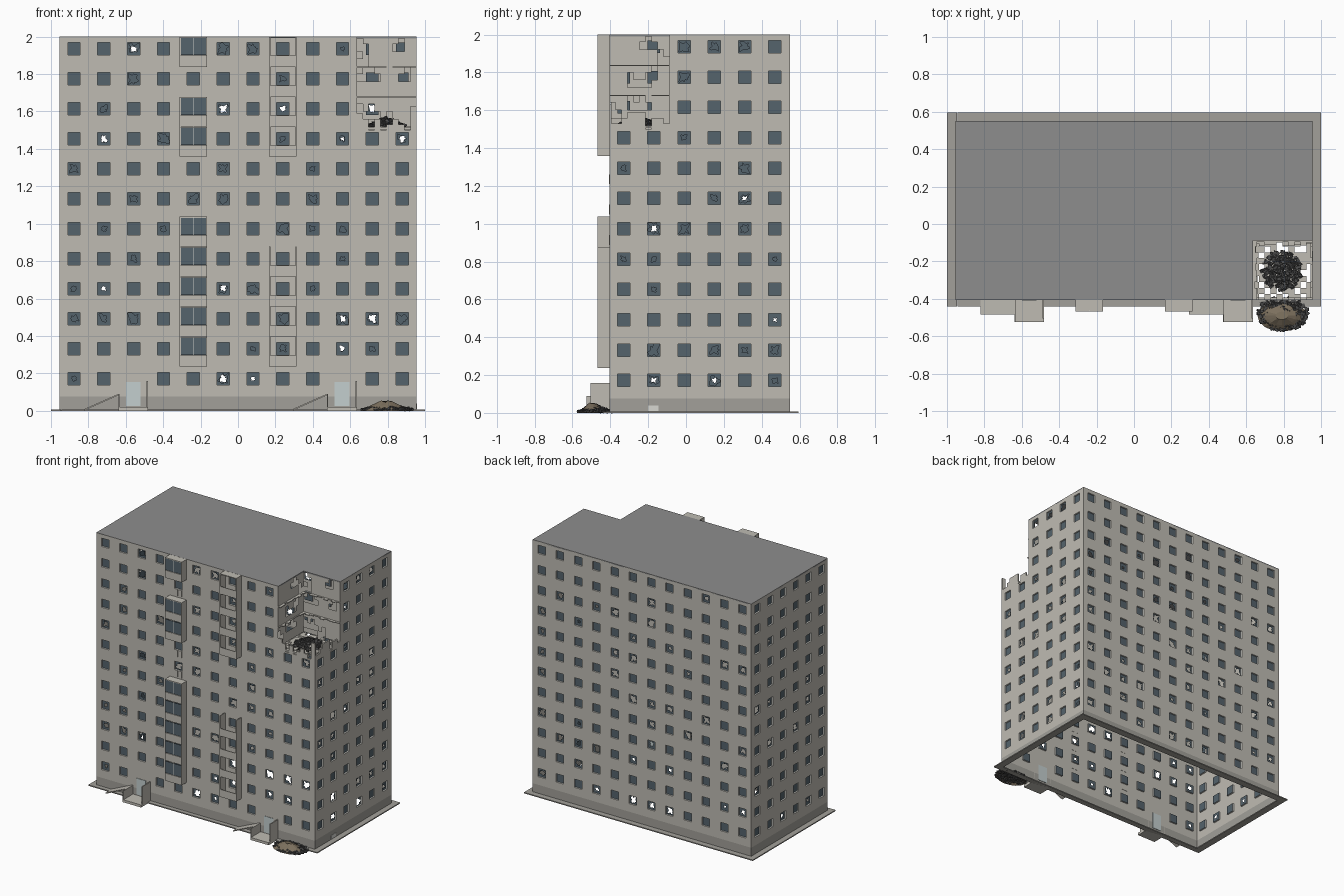
import bpy, bmesh, random
from math import cos, sin, pi
from mathutils import Vector, Matrix, Euler

if "Cube" in bpy.data.objects:
    bpy.data.objects.remove(bpy.data.objects["Cube"])

random.seed(7)
X, YF, YB, H = 0.955, -0.405, 0.55, 2.0        # shell extents
CX, CY, CZ = 0.635, -0.088, 1.49               # blown-out corner limits
HW, REV = 0.033, 0.012                         # half window, reveal depth
ROWS = [0.172 + 0.1603 * i for i in range(12)]
COLS = [-0.877 + 0.1595 * i for i in range(12)]
SIDE = [-0.33 + 0.16 * i for i in range(6)]


def mat(name, c):
    m = bpy.data.materials.new(name)
    m.diffuse_color = (*c, 1)
    m.use_nodes = True
    m.node_tree.nodes["Principled BSDF"].inputs["Base Color"].default_value = m.diffuse_color
    return m


WALL = mat("concrete", (0.52, 0.50, 0.45))
PLINTH = mat("plinth", (0.36, 0.35, 0.32))
ROOF = mat("roofing", (0.27, 0.27, 0.27))
GLASS = mat("glass", (0.09, 0.125, 0.15))
FRAME = mat("frame", (0.68, 0.68, 0.64))
DOOR = mat("door", (0.55, 0.62, 0.62))
DARK = mat("rubble", (0.07, 0.07, 0.07))
DIRT = mat("dirt", (0.20, 0.16, 0.11))
MATS = [WALL, PLINTH, ROOF, GLASS, FRAME, DOOR, DARK, DIRT]


class Part:
    """Collects faces and boxes into one named mesh object."""
    def __init__(self, name):
        self.name, self.bm = name, bmesh.new()

    def face(self, pts, m=WALL, flip=False):
        vs = [self.bm.verts.new(p) for p in pts]
        f = self.bm.faces.new(vs[::-1] if flip else vs)
        f.material_index = MATS.index(m)

    def box(self, x0, x1, y0, y1, z0, z1, m=WALL, rot=None):
        c = Vector(((x0 + x1) / 2, (y0 + y1) / 2, (z0 + z1) / 2))
        M = Matrix.Translation(c)
        if rot:
            M = M @ rot.to_matrix().to_4x4()
        M = M @ Matrix.Diagonal((x1 - x0, y1 - y0, z1 - z0, 1))
        for v in bmesh.ops.create_cube(self.bm, size=1, matrix=M)["verts"]:
            for f in v.link_faces:
                f.material_index = MATS.index(m)

    def prism(self, pts, z0, z1, m):
        n = len(pts)
        self.face([(*p, z1) for p in pts], m)
        self.face([(*p, z0) for p in pts], m, True)
        for i in range(n):
            a, b = pts[i], pts[(i + 1) % n]
            self.face([(*a, z0), (*b, z0), (*b, z1), (*a, z1)], m)

    def done(self, weld=True):
        if weld:
            bmesh.ops.remove_doubles(self.bm, verts=self.bm.verts, dist=1e-5)
        me = bpy.data.meshes.new(self.name)
        self.bm.to_mesh(me)
        self.bm.free()
        for m in MATS:
            me.materials.append(m)
        ob = bpy.data.objects.new(self.name, me)
        bpy.context.collection.objects.link(ob)


def square_pt(t):
    # point on the unit square border, t in 0..1
    c, s = cos(2 * pi * t), sin(2 * pi * t)
    k = 1 / max(abs(c), abs(s))
    return c * k, s * k


def facade(name, P, u0, u1, cols, broken, flip, cut=None, doors=()):
    wall, glass = Part("wall_" + name), Part("windows_" + name)
    us = sorted([u0, u1] + [c + s * HW for c in cols for s in (-1, 1)] + ([cut[0]] if cut else []))
    vs = sorted([0, 0.075, H] + [r + s * HW for r in ROWS for s in (-1, 1)])
    is_cut = lambda u, v: cut and v > CZ and cut[1](u)
    # wall sheet with window openings
    for a, b in zip(us, us[1:]):
        for c, d in zip(vs, vs[1:]):
            mu, mv = (a + b) / 2, (c + d) / 2
            ci = [i for i, k in enumerate(cols) if abs(k - mu) < HW]
            ri = [i for i, k in enumerate(ROWS) if abs(k - mv) < HW]
            hole = ci and ri and (ri[0], ci[0]) not in doors
            if hole or is_cut(mu, mv):
                continue
            wall.face([P(a, c, 0), P(b, c, 0), P(b, d, 0), P(a, d, 0)],
                      PLINTH if d < 0.08 else WALL, flip)
    # reveals and panes, whole or shattered
    for ri, v in enumerate(ROWS):
        for ci, u in enumerate(cols):
            if (ri, ci) in doors or is_cut(u, v):
                continue
            q = [(u + s * HW, v + t * HW) for s, t in ((-1, -1), (1, -1), (1, 1), (-1, 1))]
            for (a, b), (c, d) in zip(q, q[1:] + q[:1]):
                glass.face([P(a, b, 0), P(c, d, 0), P(c, d, REV), P(a, b, REV)], FRAME, flip)
            if (ri, ci) not in broken:
                glass.face([P(a, b, REV) for a, b in q], GLASS, flip)
                continue
            n, base = 16, random.uniform(0.25, 0.75)
            rad = [min(0.95, base * random.uniform(0.5, 1.4)) for _ in range(n)]
            ring = [square_pt(i / n) for i in range(n)]
            for i in range(n):
                j = (i + 1) % n
                pts = [(ring[k][0] * r * HW, ring[k][1] * r * HW)
                       for k, r in ((i, rad[i]), (i, 1), (j, 1), (j, rad[j]))]
                glass.face([P(u + a, v + b, REV) for a, b in pts], GLASS, flip)
    wall.done()
    glass.done()


def marks(rows):
    return {(r, int(c, 16)) for r, s in enumerate(rows) for c in s}


def scatter(n):
    return {(r, c) for r in range(12) for c in range(n) if random.random() < 0.3}


# four facades
front = marks(["056", "679a", "01279ab", "01568", "29", "13789", "2458", "058", "1379b", "157b", "27", "2569"])
right = marks(["135", "1345", "5", "1", "015", "124", "34", "04", "2", "0", "012", "0234"])
facade("front", lambda u, v, d: (u, YF + d, v), -X, X, COLS, front, False,
       (CX, lambda u: u > CX), {(0, 2), (0, 9)})
facade("right", lambda u, v, d: (X - d, u, v), YF, YB, SIDE, right, False, (CY, lambda u: u < CY))
facade("back", lambda u, v, d: (u, YB - d, v), -X, X, COLS, scatter(12), True)
facade("left", lambda u, v, d: (-X + d, u, v), YF, YB, SIDE, scatter(6), True)

# L-shaped roof and pavement ring
p = Part("roof")
p.prism([(-X, YF), (CX, YF), (CX, CY), (X, CY), (X, YB), (-X, YB)], 1.99, H, ROOF)
p.done()
p = Part("pavement")
for s in (-1, 1):
    a, b = sorted((s * 0.945, s * 1.0))
    p.box(a, b, -0.44, 0.595, 0, 0.008, PLINTH)
p.box(-0.945, 0.945, -0.44, YF + 0.01, 0, 0.008, PLINTH)
p.box(-0.945, 0.945, YB - 0.01, 0.595, 0, 0.008, PLINTH)
p.box(X - 0.002, X + 0.002, -0.20, -0.145, 0.01, 0.04, FRAME)
p.done(False)

# balcony door lower panels
p = Part("balcony_doors")
for c in (COLS[4], COLS[7]):
    for r in ROWS[1:]:
        for s in (-1, 1):
            p.box(c + s * 0.017 - 0.015, c + s * 0.017 + 0.015, YF - 0.003, YF + 0.002, r - 0.085, r - HW)
p.done(False)


# balconies: glazed stack on the left, open stack on the right
def balcony(p, xc, row, glazed, top):
    z, yo, w, t = 0.236 + 0.1603 * (row - 1), -0.467, 0.073, 0.006
    zt = min(z + 0.1603, H)
    p.box(xc - w, xc + w, yo, YF, z, z + 0.008)
    p.box(xc - w, xc + w, yo, yo + t, z + 0.008, z + 0.06)
    for s in (-1, 1):
        a, b = sorted((xc + s * w, xc + s * (w - t)))
        p.box(a, b, yo, YF, z + 0.008, zt)
        if glazed:
            a, b = sorted((xc + s * 0.002, xc + s * (w - t)))
            p.box(a, b, yo + 0.001, yo + 0.004, z + 0.063, zt - 0.005, GLASS)
    if glazed:
        p.box(xc - 0.002, xc + 0.002, yo, yo + t, z + 0.06, zt, FRAME)
    if top:
        p.box(xc - w, xc + w, yo, YF, zt - 0.006, zt)


for name, xc, rows, glazed in (("glazed_balconies", COLS[4], (1, 2, 3, 4, 5, 8, 9, 11), True),
                               ("open_balconies", COLS[7], (1, 2, 3, 4, 8, 9, 10, 11), False)):
    p = Part(name)
    for r in rows:
        balcony(p, xc, r, glazed, r + 1 not in rows and (glazed or r != 4))
    p.done(False)

# entrances: door, porch with side walls, sloping ramp
for i, xc in enumerate((-0.56, 0.555)):
    p = Part("entrance_%d" % (i + 1))
    p.box(xc - 0.04, xc + 0.04, YF - 0.004, YF + 0.004, 0.025, 0.155, DOOR)
    p.box(xc - 0.08, xc + 0.08, -0.525, YF, 0, 0.02)
    p.box(xc - 0.08, xc - 0.074, -0.525, YF, 0.02, 0.09)
    p.box(xc + 0.072, xc + 0.08, -0.505, YF, 0.02, 0.158)
    a, b, y0, y1 = xc - 0.26, xc - 0.08, -0.485, YF
    for dz, fl in ((0, False), (-0.008, True)):
        p.face([(a, y0, 0.01 + dz), (b, y0, 0.09 + dz), (b, y1, 0.09 + dz), (a, y1, 0.01 + dz)], WALL, fl)
    p.face([(a, y0, 0.002), (b, y0, 0.082), (b, y0, 0.09), (a, y0, 0.01)])
    p.done(False)

# blown-out corner: stepped wall stubs, inner partitions, floor remnants
p = Part("broken_corner")
N, W, D = 10, (X - CX) / 10, (CY - YF) / 10
for i in range(N):
    for kind in (0, 1):
        h = CZ + random.choice((0.0, 0.03, 0.06, 0.09, 0.13)) + 0.01
        if kind == 0:
            p.box(CX + i * W, CX + (i + 1) * W, YF, YF + REV, CZ - 0.003, h)
        else:
            p.box(X - REV, X, YF + i * D, YF + (i + 1) * D, CZ - 0.003, h)
zs = [1.52 + 0.04 * k for k in range(13)]
for kind in (0, 1):
    gaps = set()
    for fl in range(3):                       # blocky gaps on each storey
        for _ in range(3):
            i, k = random.randint(0, 8), fl * 4 + random.randint(0, 2)
            gaps |= {(i, k), (i + 1, k), (i + random.randint(0, 1), k + 1)}
    for i in range(N):
        for k in range(12):
            if (i, k) in gaps:
                continue
            if kind == 0:
                a, b = CX + i * W, CX + (i + 1) * W
                p.face([(a, CY, zs[k]), (b, CY, zs[k]), (b, CY, zs[k + 1]), (a, CY, zs[k + 1])])
            else:
                a, b = YF + i * D, YF + (i + 1) * D
                p.face([(CX, a, zs[k]), (CX, b, zs[k]), (CX, b, zs[k + 1]), (CX, a, zs[k + 1])])
for z in (1.68, 1.84):
    for i in range(N):
        p.box(CX + i * W, CX + (i + 1) * W, CY - random.uniform(0.005, 0.03), CY, z - 0.006, z)
        p.box(CX, CX + random.uniform(0.005, 0.03), YF + i * D, YF + (i + 1) * D, z - 0.006, z)
for i in range(N):
    for j in range(N):
        mid = 1 < i < 8 and 1 < j < 8
        if mid or random.random() < 0.55:
            p.box(CX + i * W, CX + (i + 1) * W, YF + j * D, YF + (j + 1) * D, 1.505, 1.517)
p.done(False)


# rubble heaps: chunks on the broken floor and a dirt mound on the ground
def heap(name, cx, cy, z, rx, ry, h, n):
    p = Part(name)
    for _ in range(n):
        t, r = random.uniform(0, 2 * pi), random.random() ** 0.6
        x, y = cx + rx * r * cos(t), cy + ry * r * sin(t)
        c = z + 0.006 + h * (1 - r) * random.uniform(0.6, 1)
        a, b, d = (random.uniform(0.004, 0.011) for _ in range(3))
        e = Euler((random.uniform(-0.5, 0.5), random.uniform(-0.5, 0.5), random.uniform(0, 3)))
        p.box(x - a, x + a, y - b, y + b, max(c - d / 2, 0.001), c + d / 2, DARK, e)
    p.done(False)


heap("floor_rubble", 0.79, -0.25, 1.517, 0.105, 0.105, 0.05, 350)
heap("ground_rubble", 0.795, -0.48, 0.0, 0.14, 0.09, 0.035, 350)
p = Part("dirt_mound")
rings = [[(0.79 + r * 0.13 * cos(a * pi / 8), -0.49 + r * 0.085 * sin(a * pi / 8),
           h * random.uniform(0.85, 1.1)) for a in range(16)] for r, h in ((1, 0), (0.6, 0.03), (0.25, 0.05))]
for lo, hi in zip(rings, rings[1:]):
    for i in range(16):
        j = (i + 1) % 16
        p.face([lo[i], lo[j], hi[j], hi[i]], DIRT)
p.face(rings[-1], DIRT)
p.done()
